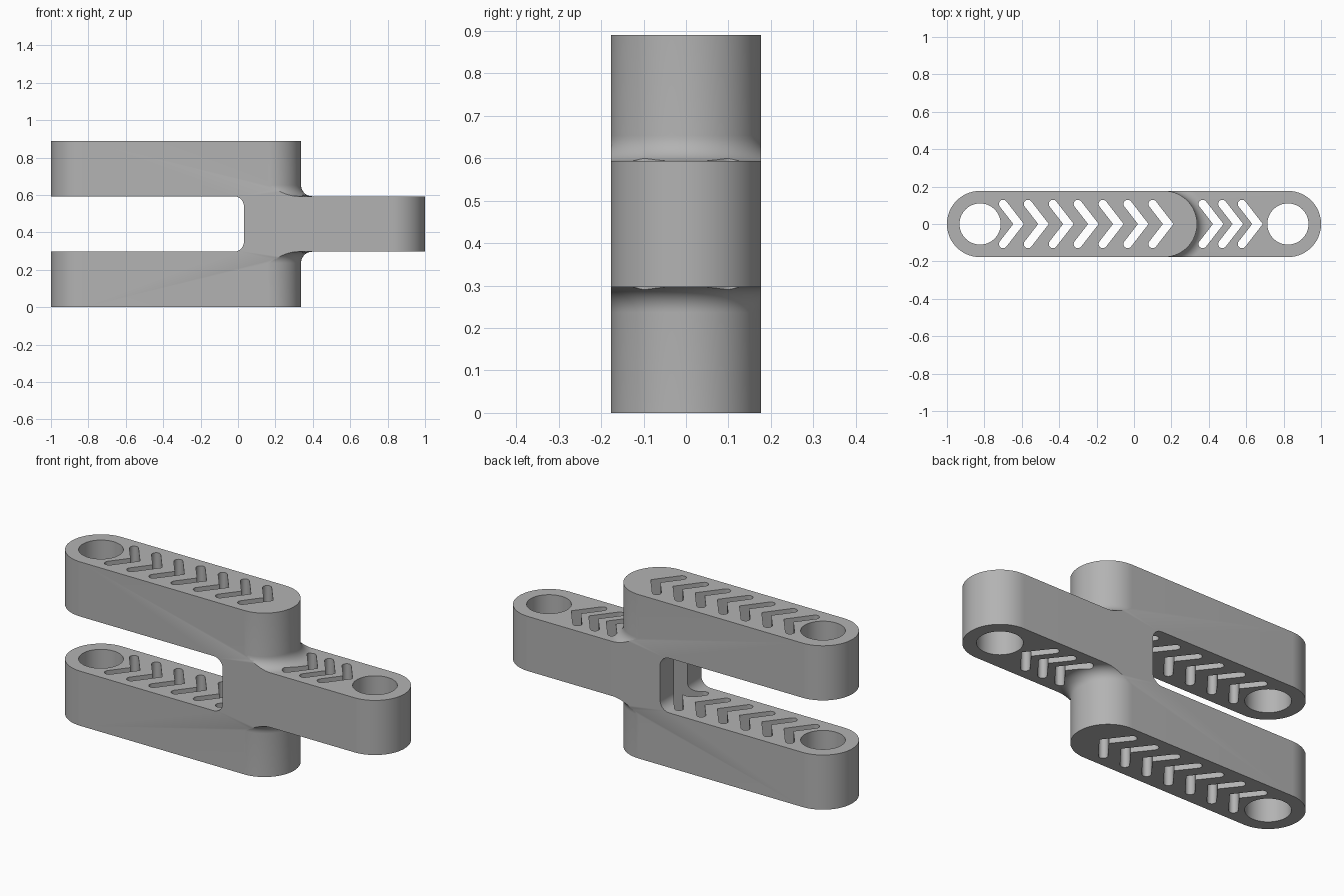
import bpy, bmesh, math
from mathutils import Vector

if "Cube" in bpy.data.objects:
    bpy.data.objects.remove(bpy.data.objects["Cube"], do_unlink=True)

HEIGHT = 0.89
HALF_W = 0.177
LOW, HIGH = HEIGHT / 3, HEIGHT * 2 / 3
EYE_X = 1 - HALF_W
SHOULDER_X = 0.337 - HALF_W
FILLET = 0.06

grey = bpy.data.materials.new("plain grey")
grey.use_nodes = True
colour = (0.45, 0.45, 0.45, 1)
grey.diffuse_color = colour
grey.node_tree.nodes["Principled BSDF"].inputs["Base Color"].default_value = colour


def arc(cx, cy, r, start, end, n):
    """Points on an arc, angles in degrees."""
    angles = [math.radians(start + (end - start) * i / n) for i in range(n + 1)]
    return [(cx + r * math.cos(a), cy + r * math.sin(a)) for a in angles]


def prisms(name, outlines, start, end, axis="Z"):
    """Extrude closed outlines along Z, or XZ outlines along Y."""
    bm = bmesh.new()
    for pts in outlines:
        put = (lambda p: (p[0], p[1], start)) if axis == "Z" else (lambda p: (p[0], start, p[1]))
        face = bm.faces.new([bm.verts.new(put(p)) for p in pts])
        made = bmesh.ops.extrude_face_region(bm, geom=[face])
        depth = end - start
        move = Vector((0, 0, depth) if axis == "Z" else (0, depth, 0))
        bmesh.ops.translate(bm, vec=move,
                            verts=[v for v in made["geom"] if isinstance(v, bmesh.types.BMVert)])
    return finish(name, bm)


def finish(name, bm):
    bmesh.ops.recalc_face_normals(bm, faces=bm.faces)
    mesh = bpy.data.meshes.new(name)
    bm.to_mesh(mesh)
    bm.free()
    mesh.materials.append(grey)
    obj = bpy.data.objects.new(name, mesh)
    bpy.context.collection.objects.link(obj)
    return obj


def cut(target, cutter):
    mod = target.modifiers.new("cut", "BOOLEAN")
    mod.operation = "DIFFERENCE"
    mod.solver = "EXACT"
    mod.object = cutter
    bpy.context.view_layer.objects.active = target
    bpy.ops.object.modifier_apply(modifier=mod.name)
    bpy.data.objects.remove(cutter, do_unlink=True)


def chevron(left):
    """Arrow-shaped slot pointing to +x, with round tail ends."""
    w, run, rise = 0.0225, 0.083, 0.107
    tail_x = left + w
    slope = math.degrees(math.atan2(rise, -run))
    tip = w / math.sin(math.radians(slope))
    half = arc(tail_x, rise, w, slope - 90, slope + 90, 10)
    point = tail_x + run
    lower = [(x, -y) for x, y in reversed(half)]
    return [(point + tip, 0)] + half + [(point - tip, 0)] + lower


def shoulder_cutter(flip):
    """Space above the tongue, less the flared round shoulder."""
    block = prisms("shoulder_cutter", [[(SHOULDER_X, -0.4), (1.2, -0.4),
                                        (1.2, 0.4), (SHOULDER_X, 0.4)]], HIGH, 1)
    toe = HALF_W + FILLET
    profile = [(0, HIGH - 0.1), (toe, HIGH - 0.1)]
    profile += arc(toe, HIGH + FILLET, FILLET, 270, 180, 10)
    profile += [(HALF_W, 1.1), (0, 1.1)]
    bm = bmesh.new()
    verts = [bm.verts.new((SHOULDER_X + r, 0, z)) for r, z in profile]
    edges = [bm.edges.new(pair) for pair in zip(verts, verts[1:])]
    bmesh.ops.spin(bm, geom=verts + edges, cent=(SHOULDER_X, 0, 0), axis=(0, 0, 1),
                   angle=math.tau, steps=96, use_duplicate=False)
    bmesh.ops.remove_doubles(bm, verts=bm.verts, dist=1e-5)
    cut(block, finish("shoulder_flare", bm))
    if flip:
        for v in block.data.vertices:
            v.co.z = HEIGHT - v.co.z
        block.data.flip_normals()
    return block


# Long round-ended body
outline = arc(EYE_X, 0, HALF_W, -90, 90, 48) + arc(-EYE_X, 0, HALF_W, 90, 270, 48)
link = prisms("fork_link", [outline], 0, HEIGHT)

# Steps around the tongue, with filleted shoulders
for flip in (False, True):
    cut(link, shoulder_cutter(flip))

# Fork gap with rounded inner corners
r, end = 0.055, 0.032
gap = [(-1.2, LOW)] + arc(end - r, LOW + r, r, -90, 0, 10)
gap += arc(end - r, HIGH - r, r, 0, 90, 10) + [(-1.2, HIGH)]
cut(link, prisms("fork_gap", [gap], -0.4, 0.4, "Y"))

# Pin holes and chevron slots, cut right through
holes = [arc(s * EYE_X, 0, 0.11, 0, 354.375, 63) for s in (-1, 1)]
slots = [chevron(-0.7225 + 0.1333 * i) for i in range(7)]
slots += [chevron(0.345 + 0.105 * i) for i in range(3)]
cut(link, prisms("through_cutters", holes + slots, -0.2, HEIGHT + 0.2))

bpy.ops.object.select_all(action="DESELECT")
link.select_set(True)
bpy.context.view_layer.objects.active = link
bpy.ops.object.shade_smooth_by_angle(angle=math.radians(30))
